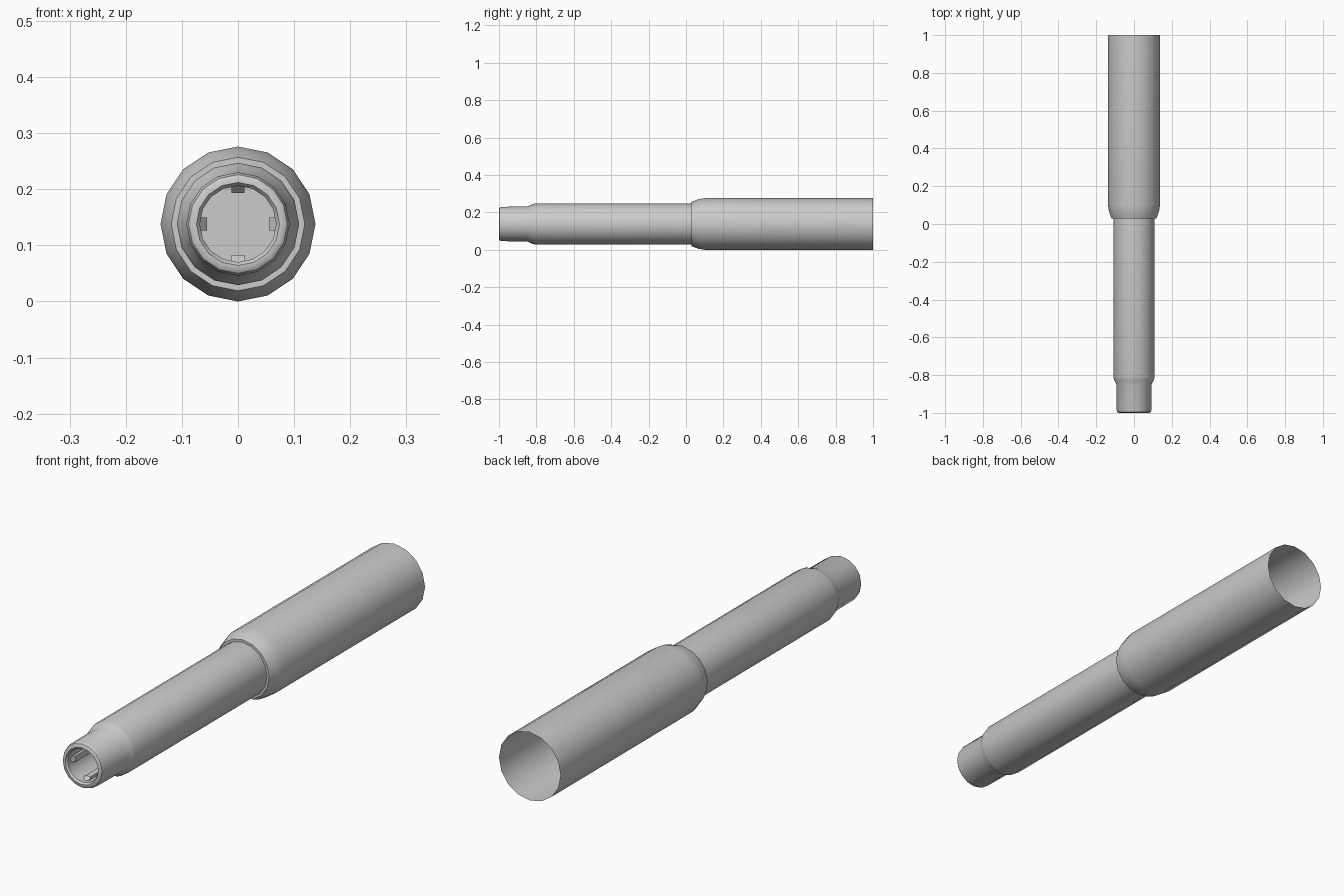
import bpy, bmesh, math

if "Cube" in bpy.data.objects:
    bpy.data.objects.remove(bpy.data.objects["Cube"])

R = 0.138      # largest radius, also the height of the axis
SIDES = 16


def finish(name, bm):
    me = bpy.data.meshes.new(name)
    bm.to_mesh(me)
    bm.free()
    ob = bpy.data.objects.new(name, me)
    bpy.context.collection.objects.link(ob)
    return ob


def lathe(name, profile, cap_end=False):
    """Revolve (y, radius) points around the y axis."""
    bm = bmesh.new()
    rings = []
    for y, r in profile:
        rings.append([bm.verts.new((r * math.sin(a), y, R + r * math.cos(a)))
                      for a in (2 * math.pi * i / SIDES for i in range(SIDES))])
    for a, b in zip(rings, rings[1:]):
        for i in range(SIDES):
            j = (i + 1) % SIDES
            bm.faces.new((a[i], a[j], b[j], b[i]))
    if cap_end:
        bm.faces.new(rings[-1])
    bmesh.ops.recalc_face_normals(bm, faces=bm.faces)
    ob = finish(name, bm)
    bpy.ops.object.select_all(action='DESELECT')
    bpy.context.view_layer.objects.active = ob
    ob.select_set(True)
    bpy.ops.object.shade_smooth_by_angle(angle=math.radians(35))
    return ob


# Wide rear sleeve, open at the back, with a chamfered front lip
lathe("sleeve", [(1.0, R), (0.1, R), (0.065, 0.132), (0.03, 0.119), (0.03, 0.109)])

# Slim front tube, stepped nose and blind bore
lathe("tube", [(0.03, 0.109), (-0.81, 0.109), (-0.825, 0.105), (-0.85, 0.093),
               (-0.985, 0.092), (-0.996, 0.088), (-1.0, 0.082),
               (-1.0, 0.074), (-0.992, 0.068), (-0.83, 0.068)], cap_end=True)

# Four keys along the bore wall, with a sloped front end
for k in range(4):
    ang = k * math.pi / 2
    bm = bmesh.new()
    side = [(-0.975, 0.068), (-0.96, 0.055), (-0.83, 0.055), (-0.83, 0.068)]
    loops = []
    for t in (-0.012, 0.012):
        loops.append([bm.verts.new((r * math.cos(ang) - t * math.sin(ang), y,
                                    R + r * math.sin(ang) + t * math.cos(ang)))
                      for y, r in side])
    a, b = loops
    bm.faces.new(a)
    bm.faces.new(b)
    for i in range(4):
        j = (i + 1) % 4
        bm.faces.new((a[i], a[j], b[j], b[i]))
    bmesh.ops.recalc_face_normals(bm, faces=bm.faces)
    finish("bore_key_%d" % (k + 1), bm)
